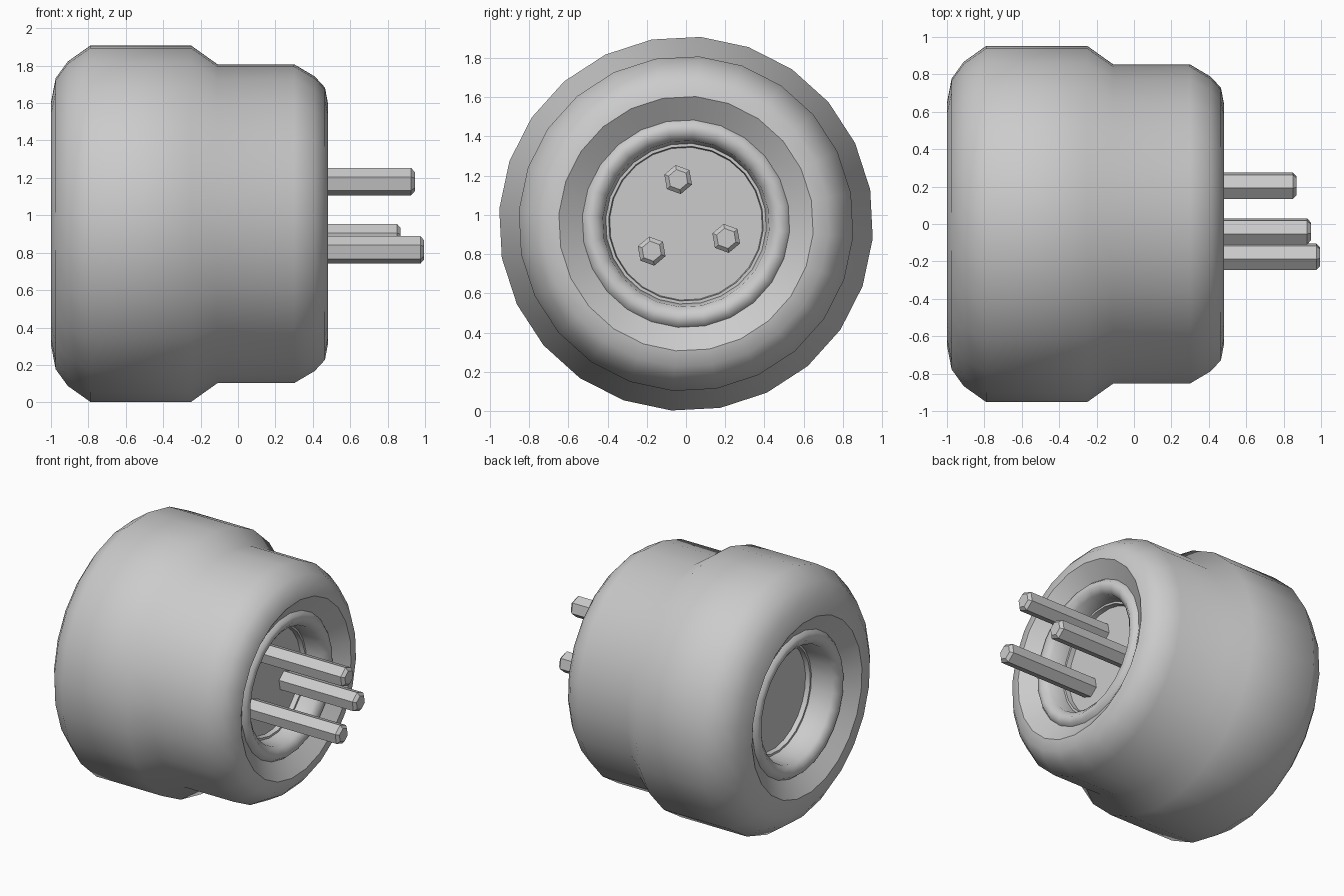
import bpy
import bmesh
from math import cos, sin, radians, tau

if "Cube" in bpy.data.objects:
    bpy.data.objects.remove(bpy.data.objects["Cube"])

CENTER = (0.0, 0.955)     # wheel axis (y, z), running along x


def lathe(name, profile, sides, phase, center=CENTER, cap_start=False, cap_end=False, smooth=None):
    """Revolve (x, radius) points around an axis parallel to x."""
    bm = bmesh.new()
    rings = []
    for x, r in profile:
        ring = []
        for k in range(sides):
            a = radians(phase) + tau * k / sides
            ring.append(bm.verts.new((x, center[0] + r * cos(a), center[1] + r * sin(a))))
        rings.append(ring)
    for a, b in zip(rings, rings[1:]):
        for k in range(sides):
            n = (k + 1) % sides
            bm.faces.new((a[k], a[n], b[n], b[k]))
    if cap_start:
        bm.faces.new(rings[0][::-1])
    if cap_end:
        bm.faces.new(rings[-1])
    mesh = bpy.data.meshes.new(name)
    bm.to_mesh(mesh)
    bm.free()
    obj = bpy.data.objects.new(name, mesh)
    bpy.context.collection.objects.link(obj)
    if smooth:
        bpy.ops.object.select_all(action='DESELECT')
        obj.select_set(True)
        bpy.context.view_layer.objects.active = obj
        bpy.ops.object.shade_smooth_by_angle(angle=radians(smooth))
    return obj


# Tyre: wide tread stepping down to a narrower outer shoulder
tyre = [(-0.92, 0.53), (-1.0, 0.65), (-0.97, 0.76), (-0.90, 0.87 - 0.01), (-0.79, 0.955),
        (-0.25, 0.955), (-0.11, 0.855), (0.30, 0.855), (0.41, 0.79),
        (0.465, 0.73), (0.48, 0.65), (0.40, 0.53)]
tyre[2:4] = [(-0.97, 0.80), (-0.91, 0.87)]
tyre[2:4] = [(-0.975, 0.78), (-0.91, 0.87)]
lathe("tyre", tyre, 24, -4.5, smooth=41)

# Rims: rounded lip, inner wall, small ledge and hub disc on both sides
# (depth measured inward from the side face of the tyre)
rim = [(0.08, 0.53), (0.055, 0.51), (0.05, 0.47), (0.085, 0.425),
       (0.20, 0.41), (0.20, 0.395), (0.235, 0.39)]
lathe("rim_outer", [(0.48 - d, r) for d, r in rim], 24, -4.5, cap_end=True, smooth=50)
deep = [(d if d < 0.15 else d + 0.05, r) for d, r in rim]
lathe("rim_inner", [(-1.0 + d, r) for d, r in reversed(deep)], 24, -4.5, cap_start=True, smooth=50)

# Three hexagonal studs of different lengths with chamfered tips
studs = [(-0.04, 1.18, 0.945), (0.205, 0.88, 0.87), (-0.175, 0.815, 0.995)]
for i, (y, z, tip) in enumerate(studs):
    lathe(f"stud_{i + 1}", [(0.23, 0.075), (tip - 0.02, 0.075), (tip, 0.052)],
          6, 40, center=(y, z), cap_start=True, cap_end=True)
